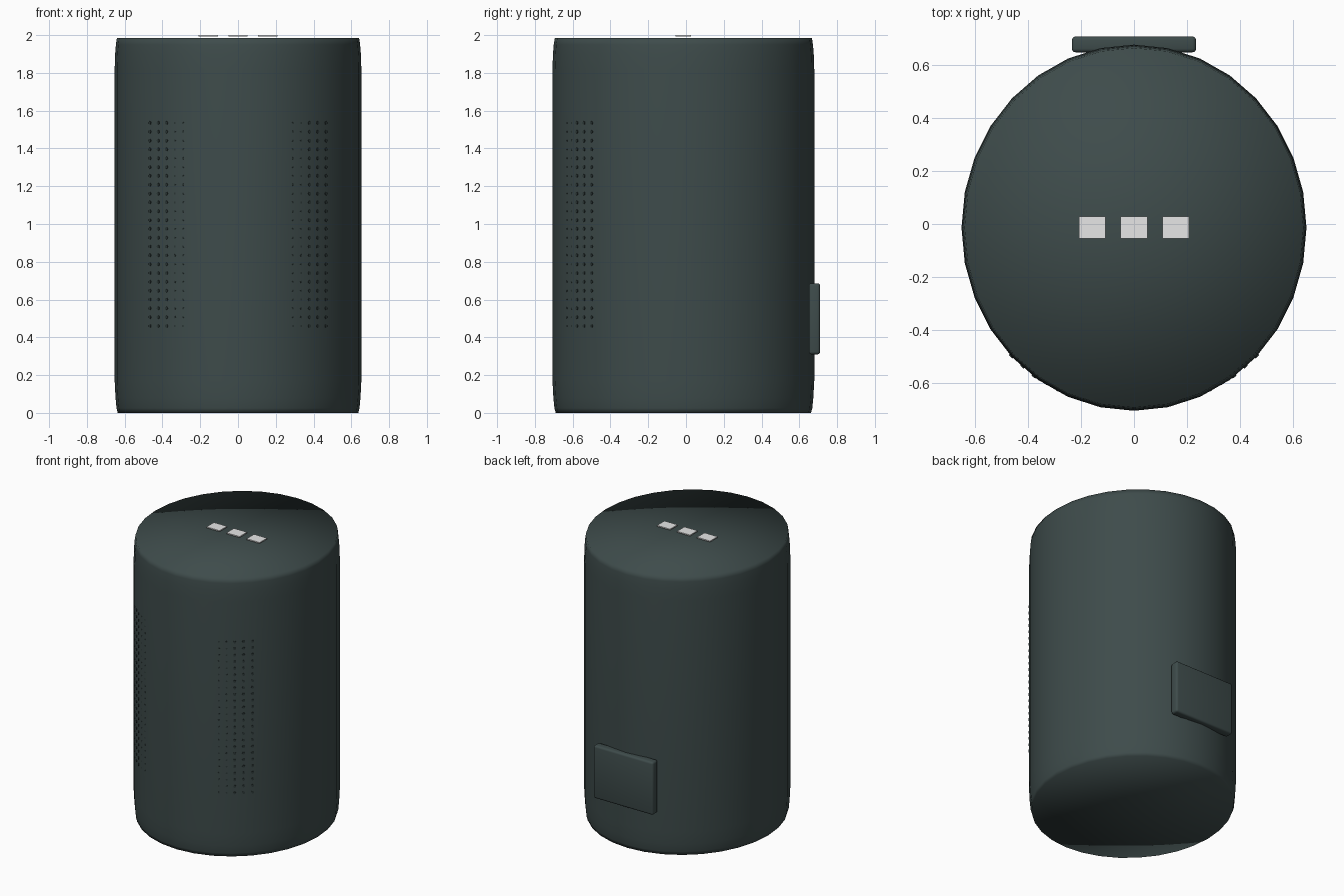
import bpy, bmesh, math
from mathutils import Matrix, Vector

if "Cube" in bpy.data.objects:
    bpy.data.objects.remove(bpy.data.objects["Cube"])

RX, RY, CY, SIDES = 0.653, 0.693, -0.014, 32


def material(name, rgb):
    m = bpy.data.materials.new(name)
    m.diffuse_color = (*rgb, 1)
    m.use_nodes = True
    m.node_tree.nodes["Principled BSDF"].inputs["Base Color"].default_value = m.diffuse_color
    return m


shell_mat = material("dark_teal_plastic", (0.048, 0.071, 0.070))
hole_mat = material("dark_speaker_hole", (0.026, 0.040, 0.039))
light_mat = material("pale_button", (0.8, 0.8, 0.8))


def finish(name, bm, mat):
    bmesh.ops.recalc_face_normals(bm, faces=bm.faces)
    mesh = bpy.data.meshes.new(name)
    bm.to_mesh(mesh)
    bm.free()
    mesh.materials.append(mat)
    ob = bpy.data.objects.new(name, mesh)
    bpy.context.collection.objects.link(ob)
    return ob


def box(name, size, loc, mat, bevel=0):
    bm = bmesh.new()
    bmesh.ops.create_cube(bm, size=1, matrix=Matrix.Translation(loc) @ Matrix.Diagonal((*size, 1)))
    if bevel:
        bmesh.ops.bevel(bm, geom=bm.edges[:], offset=bevel, segments=3,
                        profile=0.5, affect='EDGES')
    return finish(name, bm, mat)


# Oval body with gently drawn-in ends, softly shaded over the rims
profile = [(0.975, 0), (0.985, 0.025), (0.993, 0.08), (1, 0.17),
           (1, 1.82), (0.996, 1.90), (0.99, 1.95), (0.982, 1.985)]
bm = bmesh.new()
rings = []
for s, z in profile:
    rings.append([bm.verts.new((RX * s * math.cos(a), CY + RY * s * math.sin(a), z))
                  for a in (2 * math.pi * i / SIDES for i in range(SIDES))])
for low, high in zip(rings, rings[1:]):
    for i in range(SIDES):
        j = (i + 1) % SIDES
        bm.faces.new((low[i], low[j], high[j], high[i]))
for ring, z in ((rings[0], 0), (rings[-1], 1.985)):
    hub = bm.verts.new((0, CY, z))
    for i in range(SIDES):
        bm.faces.new((ring[i], ring[(i + 1) % SIDES], hub))
for f in bm.faces:
    f.smooth = True
finish("body", bm, shell_mat)

# Two speaker grilles of tiny round studs, hugging the faceted front
for side, label in ((-1, "left"), (1, "right")):
    bm = bmesh.new()
    for col in range(5):
        x = side * (0.465 - 0.0435 * col)
        step = 2 * math.pi / SIDES
        k = math.floor(math.acos(x / RX) / step)
        p, q = [Vector((RX * math.cos(a), CY - RY * math.sin(a), 0))
                for a in (k * step, (k + 1) * step)]
        y = p.lerp(q, (x - p.x) / (q.x - p.x)).y
        normal = Vector((x / RX ** 2, (y - CY) / RY ** 2, 0)).normalized()
        turn = normal.to_track_quat('Z', 'Y').to_matrix().to_4x4()
        rise = 0.004 if col < 3 else 0.001
        for row in range(24):
            pos = Vector((x, y, 0.46 + row * 1.075 / 23)) + normal * (rise - 0.006)
            bmesh.ops.create_cone(bm, cap_ends=True, segments=8,
                                  radius1=0.009 if col < 3 else 0.006,
                                  radius2=0.009 if col < 3 else 0.006, depth=0.012,
                                  matrix=Matrix.Translation(pos) @ turn)
    finish(label + "_speaker_grille", bm, hole_mat)

# Row of three thin buttons on top
for i, label in enumerate(("left", "middle", "right")):
    box(label + "_top_button", (0.102, 0.083, 0.008),
        (-0.158 + 0.158 * i, -0.014, 1.996), light_mat)

# Rounded connector cover on the back
cover = box("back_cover", (0.47, 0.06, 0.376), (0, 0.68, 0.498), shell_mat, 0.014)
bpy.context.view_layer.objects.active = cover
cover.select_set(True)
bpy.ops.object.shade_smooth_by_angle(angle=math.radians(40))
